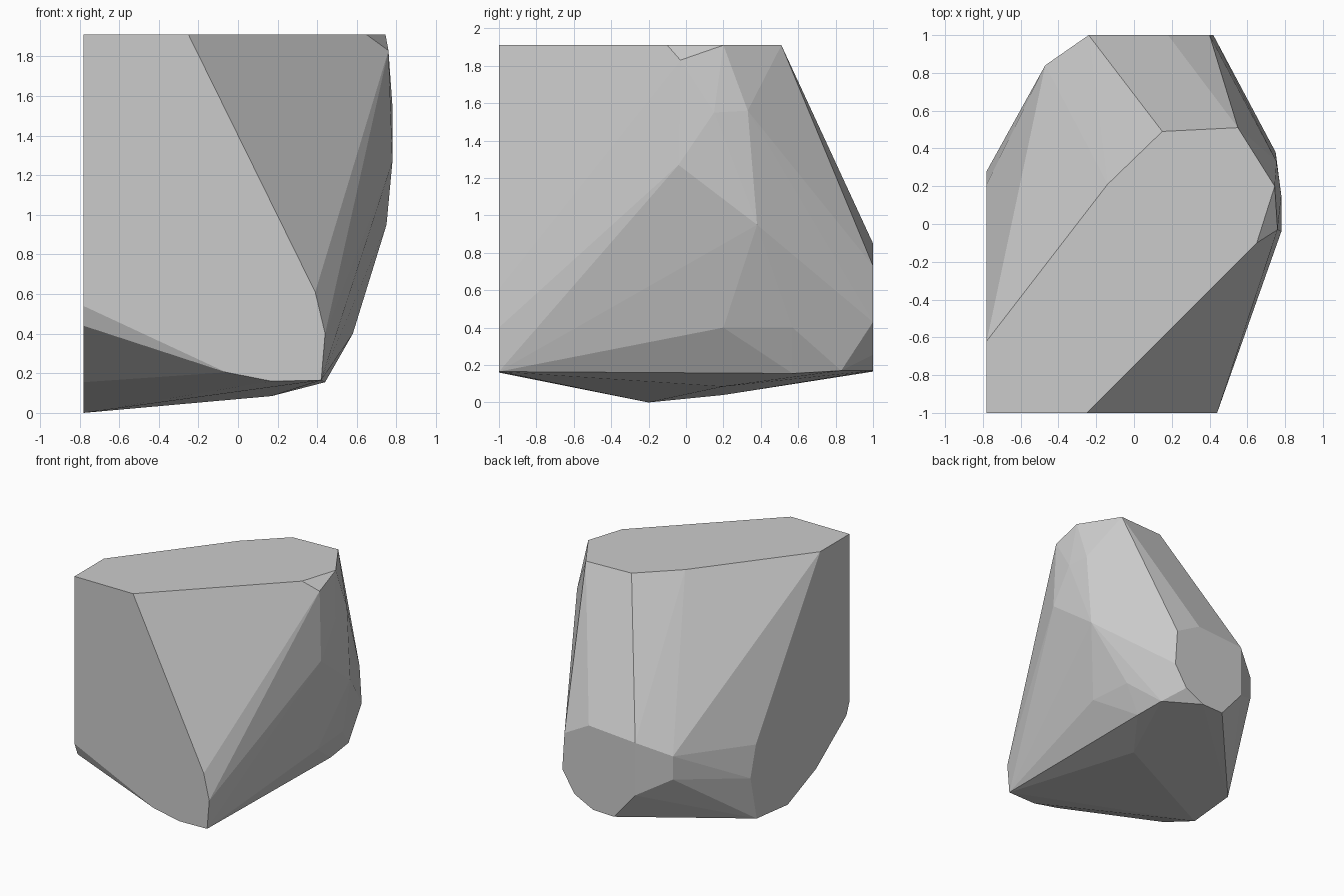
import bpy, bmesh, math

if "Cube" in bpy.data.objects:
    bpy.data.objects.remove(bpy.data.objects["Cube"])

# Outlines of the four large flat cuts on the rock
top_cut = [(-.78, -1), (-.25, -1), (.65, -.10), (.745, .20),
           (.55, .51), (.15, .49), (-.14, .21), (-.78, -.62)]        # x, y
front_cut = [(.39, .61), (.44, .40), (.42, .165), (.17, .16),
             (-.06, .205), (-.78, .54)]                              # x, z
back_cut = [(.40, .73), (.42, .43), (.31, .255), (.14, .17),
            (-.05, .165), (-.24, .39), (-.24, .82), (.18, .85)]      # x, z
left_cut = [(.21, .65), (.28, .40), (.20, .04), (-.20, 0),
            (-.57, .155), (-.96, .44)]                               # y, z

# Chipped corners between the cuts
corners = [(.76, -.03, 1.83), (.78, .15, 1.55), (.755, .33, 1.56),
           (.78, -.04, 1.27), (.75, .38, .95), (.58, .20, .40),
           (.55, .57, .40), (.44, .57, .155), (.42, .83, .17),
           (.17, .20, .085), (-.47, .84, .71), (-.47, .84, .52)]

points = [(x, y, 1.91) for x, y in top_cut]
points += [(x, -1, z) for x, z in front_cut]
points += [(x, 1, z) for x, z in back_cut]
points += [(-.78, y, z) for y, z in left_cut]
points += corners

# Wrap the corners in a convex faceted shell and merge the flat cuts
bm = bmesh.new()
for p in points:
    bm.verts.new(p)
hull = bmesh.ops.convex_hull(bm, input=bm.verts[:])
bmesh.ops.delete(bm, geom=[v for v in bm.verts if not v.link_faces], context='VERTS')
bmesh.ops.dissolve_limit(bm, angle_limit=math.radians(1),
                         verts=bm.verts[:], edges=bm.edges[:])
bmesh.ops.recalc_face_normals(bm, faces=bm.faces[:])
mesh = bpy.data.meshes.new("rock")
bm.to_mesh(mesh)
bm.free()

# Plain stone colour
stone = bpy.data.materials.new("stone_grey")
stone.diffuse_color = (.6, .6, .6, 1)
stone.use_nodes = True
stone.node_tree.nodes["Principled BSDF"].inputs["Base Color"].default_value = stone.diffuse_color
mesh.materials.append(stone)
rock = bpy.data.objects.new("rock", mesh)
bpy.context.collection.objects.link(rock)
